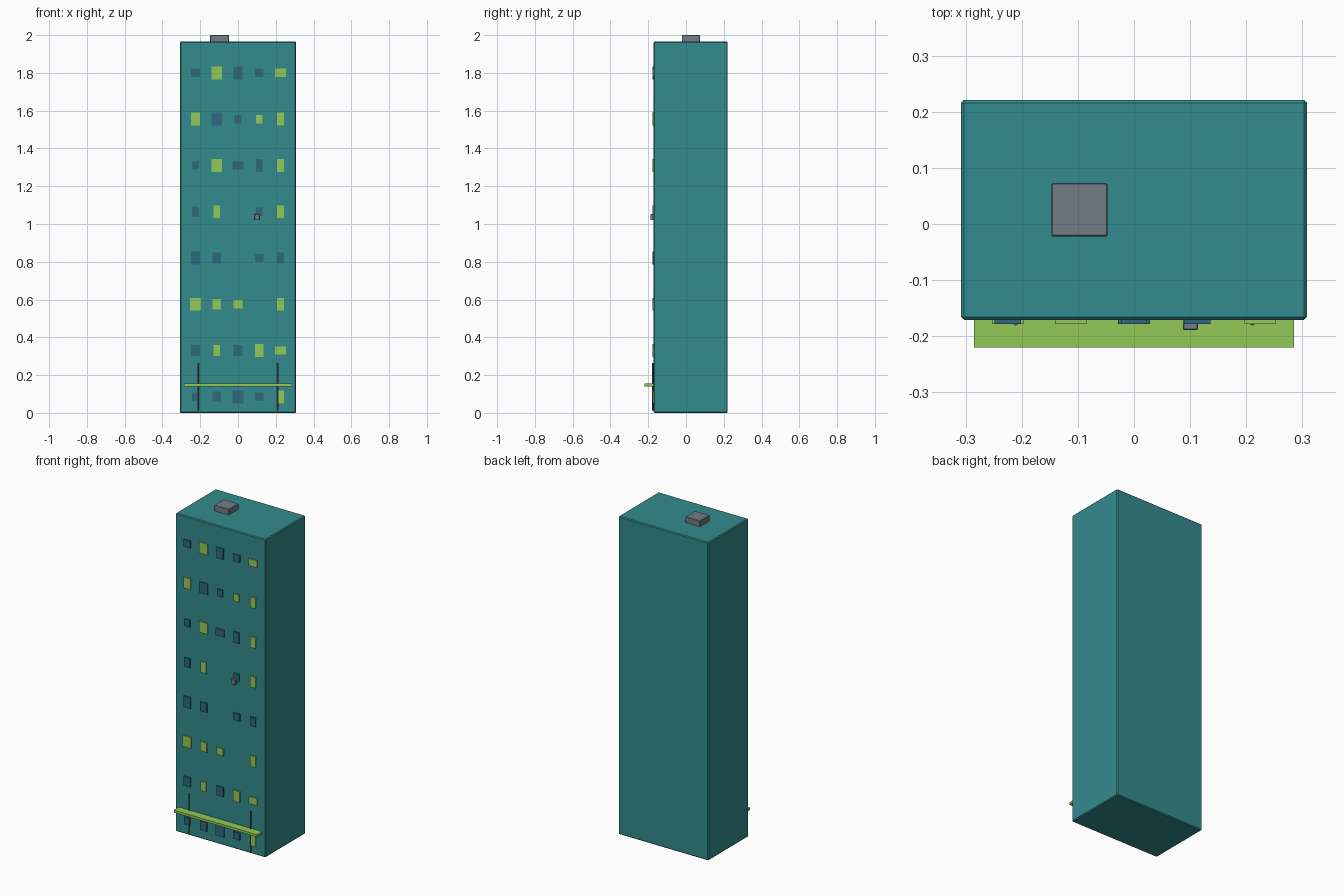
import bpy
import bmesh

default = bpy.data.objects.get("Cube")
if default:
    bpy.data.objects.remove(default, do_unlink=True)


def make_material(name, red, green, blue):
    mat = bpy.data.materials.new(name)
    mat.use_nodes = True
    mat.diffuse_color = (red, green, blue, 1)
    mat.node_tree.nodes["Principled BSDF"].inputs["Base Color"].default_value = (red, green, blue, 1)
    return mat


teal = make_material("teal wall", 0.034, 0.258, 0.266)
lime = make_material("lime", 0.296, 0.591, 0.098)
slate = make_material("slate blue glass", 0.027, 0.141, 0.212)
grey = make_material("grey metal", 0.165, 0.205, 0.235)
dark = make_material("dark pipe", 0.10, 0.10, 0.11)


def finish(name, bm, material):
    mesh = bpy.data.meshes.new(name)
    bm.to_mesh(mesh)
    bm.free()
    mesh.materials.append(material)
    obj = bpy.data.objects.new(name, mesh)
    bpy.context.collection.objects.link(obj)
    return obj


def make_box(name, low, high, material, bevel=0):
    """Box between two corners, with optional chamfered edges."""
    bm = bmesh.new()
    bmesh.ops.create_cube(bm, size=1)
    for v in bm.verts:
        for axis in range(3):
            v.co[axis] = high[axis] if v.co[axis] > 0 else low[axis]
    if bevel:
        bmesh.ops.bevel(bm, geom=bm.edges[:], offset=bevel, segments=1,
                        profile=0.5, affect='EDGES')
    return finish(name, bm, material)


def make_pipe(name, x, y, bottom, top, radius):
    bm = bmesh.new()
    bmesh.ops.create_cone(bm, cap_ends=True, segments=8, radius1=radius,
                          radius2=radius, depth=top - bottom)
    bmesh.ops.translate(bm, verts=bm.verts, vec=(x, y, (top + bottom) / 2))
    return finish(name, bm, dark)


# Tower block and rooftop unit
wall_y = -0.171
make_box("tower", (-0.308, wall_y, 0), (0.308, 0.221, 1.965), teal, bevel=0.005)
make_box("roof_unit", (-0.147, -0.022, 1.96), (-0.047, 0.073, 2.0), grey, bevel=0.002)

# Window grid, bottom floor first; each window is colour, width, height:
# D dark / L lit, n narrow / m medium / w wide, s short / m medium / t tall
widths = {"n": 0.037, "m": 0.047, "w": 0.057}
heights = {"s": 0.044, "m": 0.057, "t": 0.068}
floors = [
    "Dns Dmm Dwt Dms Lnt",
    "Dmm Lnm Dmm Lmt Lws",
    "Lwt Lmm Lms --- Lnt",
    "Dmt Dmm --- Dms Dnm",
    "Dnm Lnt --- Dns Lnt",
    "Dns Lwt Dws Dnt Lnt",
    "Lmt Dwt Dns Lns Lnt",
    "Dms Lwt Dmt Dms Lws",
]
for floor, row in enumerate(floors):
    z = 0.085 + 0.245 * floor
    for column, code in enumerate(row.split()):
        if code == "---":
            continue
        x = 0.1125 * (column - 2)
        w, h = widths[code[1]] / 2, heights[code[2]] / 2
        make_box(f"window_{floor}_{column}", (x - w, wall_y - 0.007, z - h),
                 (x + w, wall_y + 0.002, z + h), lime if code[0] == "L" else slate)

# Entrance canopy, drain pipes and wall-mounted air conditioner
make_box("canopy", (-0.285, -0.22, 0.14), (0.285, wall_y + 0.002, 0.155), lime)
for side, x in (("right", -0.211), ("left", 0.211)):
    make_pipe(side + "_pipe", x, -0.177, 0.013, 0.263, 0.004)
make_box("air_conditioner", (0.087, -0.189, 1.02), (0.114, wall_y, 1.053), grey, bevel=0.002)
